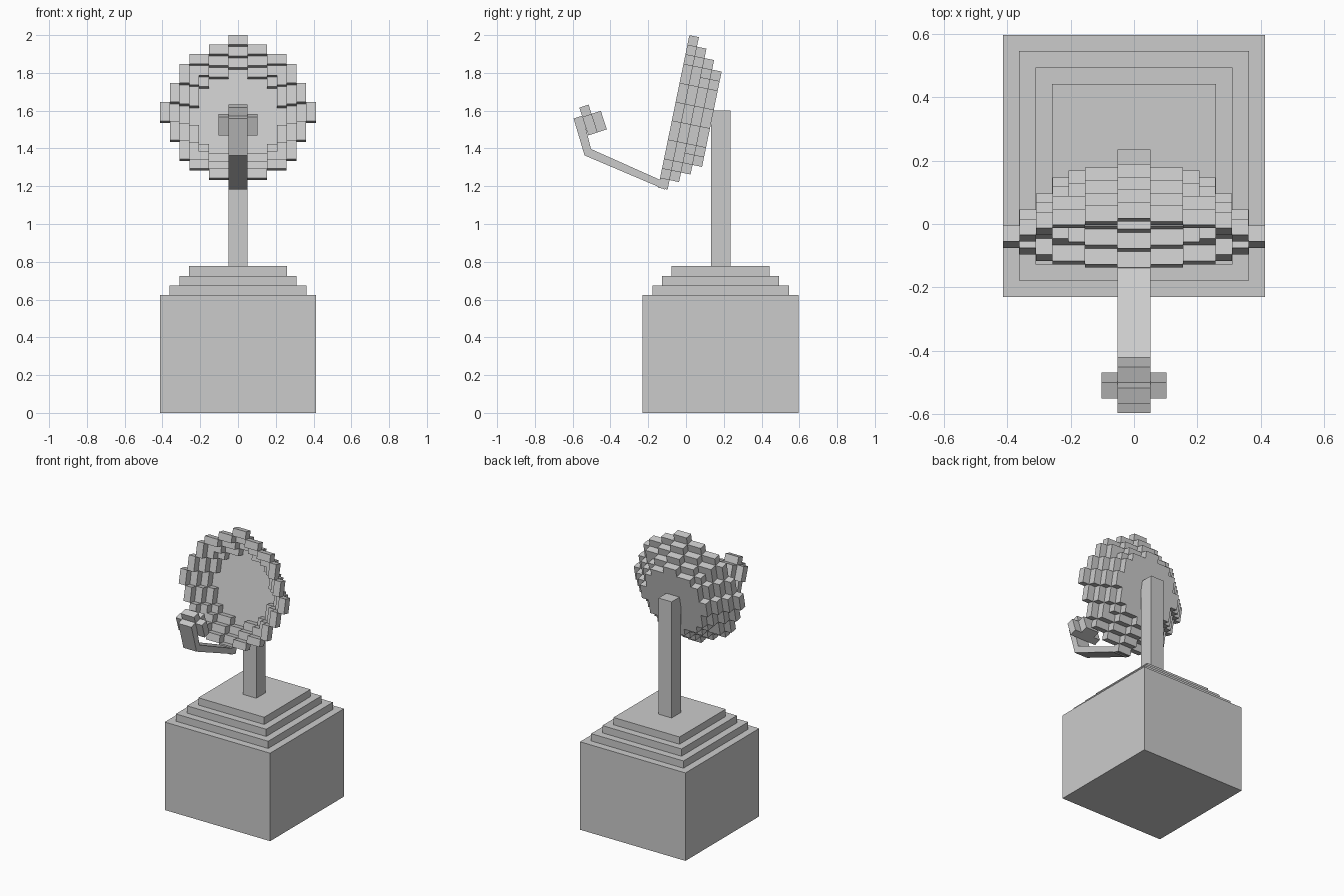
import bpy
import bmesh
import math
from mathutils import Matrix

if "Cube" in bpy.data.objects:
    bpy.data.objects.remove(bpy.data.objects["Cube"], do_unlink=True)

U = 0.0515            # block unit
MOUNT_Y = 0.183       # centre line of plinth and post


def add_box(bm, x, y, z):
    """Box from three (min, max) ranges."""
    size = [b - a for a, b in (x, y, z)]
    mid = [(a + b) / 2 for a, b in (x, y, z)]
    bmesh.ops.create_cube(bm, size=1, matrix=Matrix.Translation(mid) @ Matrix.Diagonal((*size, 1)))


def add_prism(bm, outline, axis, low, high):
    """Extrude a 2D outline along x (axis 0) or y (axis 1)."""
    def place(p, t):
        return (t, *p) if axis == 0 else (p[0], t, p[1])
    face = bm.faces.new([bm.verts.new(place(p, low)) for p in outline])
    extruded = bmesh.ops.extrude_face_region(bm, geom=[face])["geom"]
    moved = [v for v in extruded if isinstance(v, bmesh.types.BMVert)]
    shift = [0, 0, 0]
    shift[axis] = high - low
    bmesh.ops.translate(bm, vec=shift, verts=moved)


def finish(bm, name, matrix=None):
    bmesh.ops.recalc_face_normals(bm, faces=bm.faces)
    mesh = bpy.data.meshes.new(name)
    bm.to_mesh(mesh)
    bm.free()
    obj = bpy.data.objects.new(name, mesh)
    if matrix:
        obj.matrix_world = matrix
    bpy.context.collection.objects.link(obj)
    return obj


def box_object(name, x, y, z, matrix=None):
    bm = bmesh.new()
    add_box(bm, x, y, z)
    return finish(bm, name, matrix)


def square_block(name, half, low, high):
    box_object(name, (-half, half), (MOUNT_Y - half, MOUNT_Y + half), (low, high))


# Plinth, three steps and post
square_block("plinth", 0.413, 0, 0.623)
for i in range(3):
    low = 0.623 + i * U
    square_block(f"plinth_step_{i + 1}", 0.413 - (i + 1) * U, low, low + U)
square_block("post", U, 0.623 + 3 * U, 1.6)

# Dish: stepped discs as (column edge, height), from the rim to the back
DISCS = [
    [(1, 8), (3, 7), (5, 6), (6, 5), (7, 3), (8, 1)],
    [(1, 7), (3, 6), (5, 5), (6, 3), (7, 1)],
    [(1, 6), (3, 5), (4, 4), (5, 3), (6, 1)],
    [(1, 5), (3, 4), (4, 3), (5, 1)],
]
dish_matrix = Matrix.Translation((0, -0.065, 1.596)) @ Matrix.Rotation(math.radians(-11.6), 4, 'X')


def height_at(disc, column):
    return next((h for edge, h in disc if column < edge), 0)


def mirrored_runs(edges):
    """Column ranges on both sides, with the middle one spanning the centre."""
    yield -edges[0], edges[0]
    for a, b in zip(edges, edges[1:]):
        yield a, b
        yield -b, -a


# Rings leave exactly the opening that the next disc fills
for i, (outer, inner) in enumerate(zip(DISCS, DISCS[1:])):
    bm = bmesh.new()
    edges = sorted({e for e, h in outer + inner})
    for a, b in mirrored_runs(edges):
        column = abs(a + b) / 2
        top, gap = height_at(outer, column), height_at(inner, column)
        spans = [(gap, top), (-top, -gap)] if gap else [(-top, top)]
        for low, high in spans:
            add_box(bm, (a * U, b * U), (i * U, (i + 1) * U), (low * U, high * U))
    finish(bm, f"dish_ring_{i + 1}", dish_matrix)

# Back plate closing the dish
quarter, last = [], 0
for edge, h in DISCS[-1]:
    quarter += [(last * U, h * U), (edge * U, h * U)]
    last = edge
quarter = quarter[1:]
right = quarter + [(x, -z) for x, z in reversed(quarter)]
outline = right + [(-x, z) for x, z in reversed(right)]
bm = bmesh.new()
add_prism(bm, outline, 1, 3 * U, 4 * U)
finish(bm, "dish_back_plate", dish_matrix)

# Bent feed arm
bm = bmesh.new()
arm = [(-0.595, 1.558), (-0.537, 1.363), (-0.113, 1.183), (-0.098, 1.21),
       (-0.14, 1.235), (-0.503, 1.397), (-0.547, 1.574)]
add_prism(bm, arm, 0, -U, U)
finish(bm, "feed_arm")

# Feed head: core, crossbar and cap
feed_matrix = Matrix.Translation((0, -0.484, 1.534)) @ Matrix.Rotation(math.radians(18), 4, 'X')
box_object("feed_core", (-U, U), (-U, U), (-U, U), feed_matrix)
for side, sign in (("left", 1), ("right", -1)):
    x = sorted((sign * U, sign * 2 * U))
    box_object(f"feed_crossbar_{side}", x, (-U, 0), (-U, U), feed_matrix)
box_object("feed_cap", (-U, U), (-U, 0), (U, 2 * U), feed_matrix)
